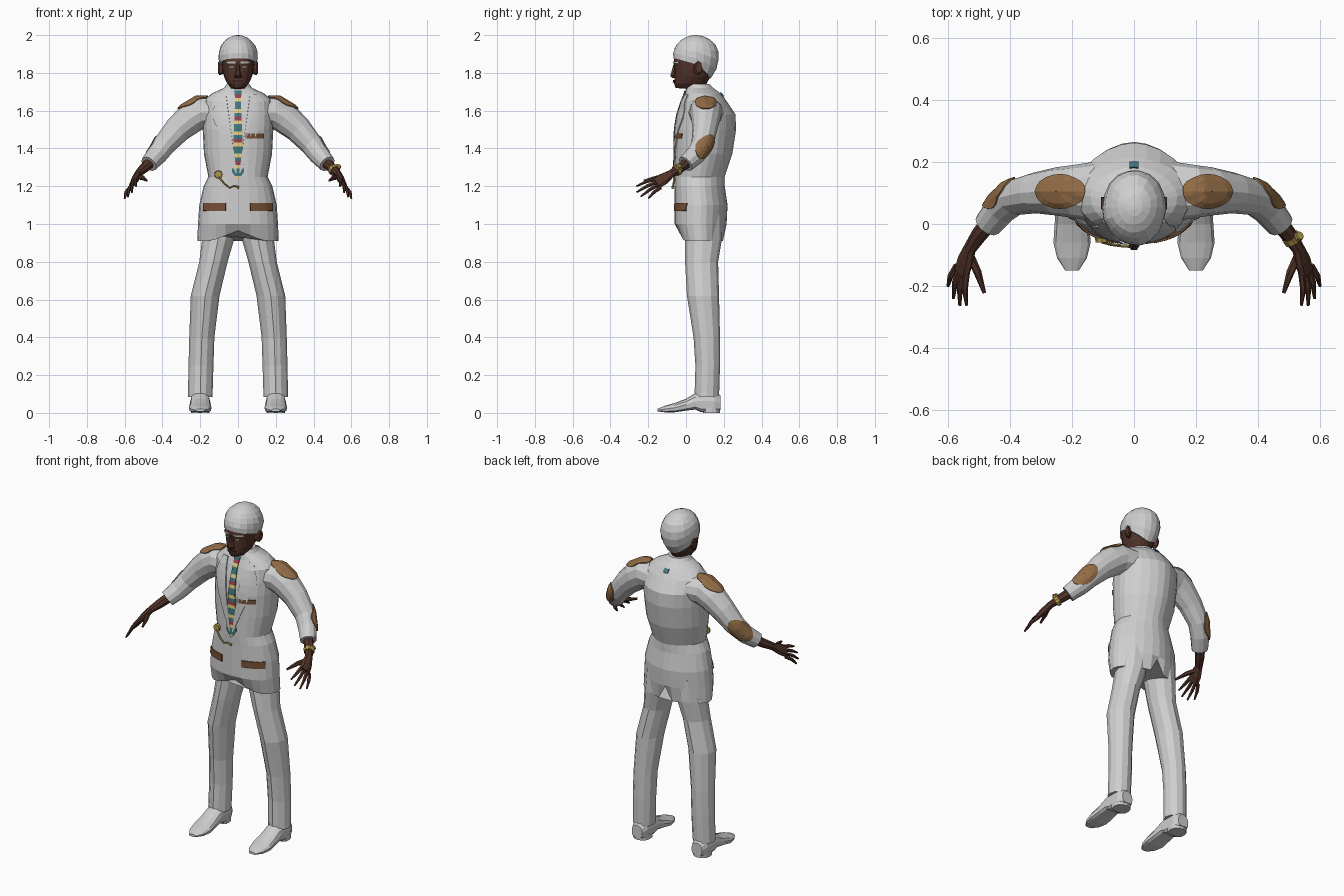
import bpy, bmesh, math, random
from mathutils import Vector
from mathutils.bvhtree import BVHTree

random.seed(4)
if "Cube" in bpy.data.objects:
    bpy.data.objects.remove(bpy.data.objects["Cube"], do_unlink=True)


def material(name, r, g, b):
    m = bpy.data.materials.new(name)
    m.use_nodes = True
    m.diffuse_color = (r, g, b, 1)
    m.node_tree.nodes["Principled BSDF"].inputs["Base Color"].default_value = (r, g, b, 1)
    return m


SUIT = material("pale grey cloth", .62, .62, .62)
SKIN = material("dark skin", .085, .034, .023)
LIPS = material("dark lips", .05, .018, .014)
PATCH = material("tan leather", .29, .15, .06)
POCKET = material("brown pocket", .18, .08, .035)
TEAL = material("teal silk", .05, .19, .21)
RED = material("red silk", .36, .05, .08)
YELLOW = material("yellow silk", .8, .62, .2)
GOLD = material("gold", .42, .31, .07)


def make(name, verts, faces, mats):
    mesh = bpy.data.meshes.new(name)
    mesh.from_pydata(verts, [], faces)
    bm = bmesh.new()
    bm.from_mesh(mesh)
    bmesh.ops.remove_doubles(bm, verts=bm.verts, dist=.0002)
    bmesh.ops.recalc_face_normals(bm, faces=bm.faces)
    bm.to_mesh(mesh)
    bm.free()
    for m in mats:
        mesh.materials.append(m)
    ob = bpy.data.objects.new(name, mesh)
    bpy.context.collection.objects.link(ob)
    return ob


def oval(c, u, v, n=12, front=2, back=2):
    """Ring of points round c; the exponents square off or sharpen each half."""
    pts = []
    for i in range(n):
        a = 2 * math.pi * i / n
        co, si = math.cos(a), math.sin(a)
        e = 2 / (front if si < 0 else back)
        pts.append(Vector(c) + Vector(u) * math.copysign(abs(co) ** e, co)
                   + Vector(v) * math.copysign(abs(si) ** e, si))
    return pts


def loft(name, rings, mat):
    n = len(rings[0])
    verts = [p for r in rings for p in r]
    faces = [(k * n + i, k * n + (i + 1) % n, (k + 1) * n + (i + 1) % n, (k + 1) * n + i)
             for k in range(len(rings) - 1) for i in range(n)]
    faces += [tuple(range(n)), tuple(range(len(verts) - n, len(verts)))]
    return make(name, verts, faces, [mat])


def level(z, x0, x1, y0, y1, **kw):
    return oval(((x0 + x1) / 2, (y0 + y1) / 2, z), ((x1 - x0) / 2, 0, 0), (0, (y1 - y0) / 2, 0), **kw)


def tube(name, path, mat, s=1, ref=(0, 1, 0), n=8):
    """Path entries are x, y, z, radius along ref, radius across it."""
    pts = [Vector((p[0] * s, p[1], p[2])) for p in path]
    ref = Vector((ref[0] * s, ref[1], ref[2]))
    rings = []
    for i, p in enumerate(pts):
        t = (pts[min(i + 1, len(pts) - 1)] - pts[max(i - 1, 0)]).normalized()
        u = (ref - t * ref.dot(t)).normalized()
        rings.append(oval(p, u * path[i][3], t.cross(u) * path[i][-1], n))
    return loft(name, rings, mat)


def surface(objects):
    verts, faces = [], []
    for ob in objects:
        base = len(verts)
        verts += [v.co.copy() for v in ob.data.vertices]
        faces += [[base + i for i in p.vertices] for p in ob.data.polygons]
    return BVHTree.FromPolygons(verts, faces)


def plate(name, rows, mats, tree, d=(0, -1, 0), rule=None):
    """Thin plate: a grid of points dropped on the surface against direction d."""
    d = Vector(d).normalized()
    n = len(rows[0])
    verts = []
    for p in (Vector(q) for r in rows for q in r):
        hit = tree.ray_cast(p + d * .3, -d)[0]
        verts.append((hit or p) + d * .004)
    faces = [(k * n + i, k * n + i + 1, (k + 1) * n + i + 1, (k + 1) * n + i)
             for k in range(len(rows) - 1) for i in range(n - 1)]
    ob = make(name, verts, faces, mats)
    if rule:
        for i, p in enumerate(ob.data.polygons):
            p.material_index = rule(i)
    mod = ob.modifiers.new("thickness", "SOLIDIFY")
    mod.thickness, mod.offset = .006, 0
    return ob


def box_rows(x0, x1, z0, z1, y=0, nx=6, nz=2):
    return [[(x0 + (x1 - x0) * i / nx, y, z0 + (z1 - z0) * k / nz) for i in range(nx + 1)]
            for k in range(nz + 1)]


def disc_rows(c, u, v):
    return [[Vector(c) + (Vector(u) * math.cos(i * math.pi / 10) + Vector(v) * math.sin(i * math.pi / 10)) * r
             for i in range(21)] for r in (.02, .35, .7, 1)]


# Jacket: height, half width, front, back
body = [(.91, .215, -.03, .2), (1, .212, -.06, .215), (1.1, .205, -.06, .22), (1.2, .182, -.06, .205),
        (1.25, .157, -.062, .205), (1.37, .18, -.06, .245), (1.5, .187, -.058, .265),
        (1.58, .19, -.045, .262), (1.65, .185, -.022, .215), (1.69, .14, -.005, .185),
        (1.72, .075, 0, .145), (1.74, .06, .015, .125)]
rings = [level(z, -w, w, f, b, n=24, front=2.3, back=1.75) for z, w, f, b in body]
for p in rings[0]:
    if p.y < .05:
        p.z += .055 * max(0, 1 - abs(p.x) / .14)
    elif abs(p.x) < .01:
        p.z += .08  # rear vent
jacket = loft("jacket", rings, SUIT)
clothes = [jacket]

for s, side in ((1, "left"), (-1, "right")):
    # Sleeve, trouser leg and shoe
    clothes.append(tube(side + "_sleeve", [
        (.1, .105, 1.59, .1, .075), (.2, .105, 1.59, .085, .088), (.25, .105, 1.56, .078, .083),
        (.32, .1, 1.5, .066, .072), (.39, .085, 1.42, .058, .06), (.43, .05, 1.365, .052, .054),
        (.472, -.002, 1.318, .045, .046)], SUIT, s, n=12))
    leg = [(.085, .135, .265, .045, .175), (.25, .13, .262, .05, .18), (.4, .125, .258, .04, .18),
           (.62, .098, .25, .005, .175), (.8, .055, .205, -.005, .17), (.92, .02, .19, -.005, .19),
           (1.05, .002, .18, 0, .19)]
    loft(side + "_trouser_leg", [level(z, *sorted((a * s, b * s)), f, k, front=1.8)
                                 for z, a, b, f, k in leg], SUIT)
    shoe = [(.183, .035, .015, .09), (.15, .05, .004, .12), (.08, .052, .004, .12), (.05, .053, .018, .105),
            (0, .056, .012, .075), (-.06, .06, .003, .052), (-.11, .048, .003, .038), (-.15, .022, .008, .022)]
    loft(side + "_shoe", [oval((.2 * s, y, (lo + hi) / 2), (w, 0, 0), (0, 0, (hi - lo) / 2), 12, 4, 2)
                          for y, w, lo, hi in shoe], SUIT)
    heel = [(0, .15, .25, .09, .18), (.03, .15, .25, .09, .182)]
    loft(side + "_heel", [level(z, *sorted((a * s, b * s)), f, k, front=4) for z, a, b, f, k in heel], SUIT)

    # Hand
    across = (.035, .03, -.05)
    tube(side + "_palm", [(.455, .02, 1.335, .03), (.5, -.035, 1.293, .026), (.53, -.08, 1.265, .023, .019),
                          (.544, -.12, 1.238, .036, .02), (.557, -.158, 1.215, .036, .015)], SKIN, s, across)
    for k, tip in enumerate([(.54, -.262, 1.2), (.562, -.262, 1.168), (.583, -.24, 1.145), (.6, -.2, 1.135)]):
        f = k / 3
        base = (.54 + .032 * f, -.155 + .02 * f, 1.238 - .045 * f)
        mid = [(a + b) / 2 for a, b in zip(base, tip)]
        tube(side + "_finger_" + str(k + 1), [(*base, .011), (mid[0] + .006, mid[1], mid[2] + .006, .01),
                                              (*tip, .005)], SKIN, s, across, 6)
    tube(side + "_thumb", [(.53, -.1, 1.25, .014), (.505, -.155, 1.245, .013), (.483, -.222, 1.23, .006)],
         SKIN, s, across, 6)

cloth = surface(clothes)

# Tie: striped strip running to a point
tie = []
for i in range(25):
    t = i / 24
    w = .02 - .05 * t if t < .1 else .013 + .02 * t
    w = w * (1 - t) / .08 if t > .92 else w
    tie.append([(x * max(w, .002), 0, 1.705 - .47 * t) for x in (-1, 0, 1)])
stripes = [0, 1, 2, 0, 0, 2]
plate("tie", tie, [TEAL, RED, YELLOW], cloth, rule=lambda i: stripes[(i // 2) % 6])
plate("tie_loop_back", box_rows(-.015, .015, 1.675, 1.695), [TEAL], cloth, (0, 1, 0))

for s, side in ((1, "left"), (-1, "right")):
    # Lapel widening to a notch
    lapel = []
    for i in range(11):
        t = i / 10
        inner = .006 + .058 * t
        wide = .085 * (t / .75 if t < .75 else 1 - (t - .75) * 2.6)
        lapel.append([((inner + (wide + .006) * k / 4) * s, 0, 1.27 + .415 * t) for k in range(5)])
    plate(side + "_lapel", lapel, [SUIT], cloth)
    plate(side + "_hip_pocket", box_rows(.065 * s, .183 * s, 1.07, 1.11), [POCKET], cloth)
    plate(side + "_shoulder_patch", disc_rows((.235 * s, .105, 1.64), (.066 * s, 0, -.052), (0, .055, 0)),
          [PATCH], cloth, (.6 * s, 0, .8))
    plate(side + "_elbow_patch", disc_rows((.415 * s, .085, 1.405), (.04 * s, -.045, -.055), (.03 * s, -.02, .036)),
          [PATCH], cloth, (.75 * s, .65, .1))
plate("breast_pocket", box_rows(.04, .135, 1.453, 1.478), [POCKET], cloth)

# Gold pocket watch, chain and wristwatch
tube("pocket_watch", [(-.104, -.045, 1.262, .022), (-.104, -.06, 1.262, .02)], GOLD, ref=(1, 0, 0))
tube("watch_chain", [(-.104, -.058, 1.25, .005), (-.075, -.066, 1.215, .005), (-.045, -.07, 1.19, .005),
                     (-.02, -.072, 1.2, .005), (.005, -.07, 1.192, .008)], GOLD, ref=(0, 0, 1), n=5)
tube("wristwatch_band", [(.504, -.04, 1.289, .031), (.514, -.055, 1.28, .03)], GOLD, ref=(0, 0, 1), n=10)
tube("wristwatch_face", [(.526, -.043, 1.297, .017), (.536, -.037, 1.31, .014)], GOLD)

# Head: height, half width, front, back
skull = [(1.66, .05, .015, .115), (1.715, .05, .01, .11), (1.72, .036, -.055, .1), (1.745, .058, -.064, .11),
         (1.78, .074, -.06, .13), (1.82, .083, -.058, .14), (1.86, .086, -.065, .145), (1.93, .08, -.05, .14)]
head = loft("head", [level(z, -w, w, f, b, n=20, front=2.2) for z, w, f, b in skull], SKIN)
loft("nose", [oval((0, y, z), (w, 0, 0), (0, d, 0), 6) for z, y, w, d in
              ((1.772, -.06, .019, .014), (1.785, -.066, .02, .02), (1.81, -.062, .012, .016),
               (1.845, -.058, .007, .01))], SKIN)
face = surface([head])
plate("lips", box_rows(-.026, .026, 1.75, 1.761), [LIPS], face)
for s, side in ((1, "left"), (-1, "right")):
    plate(side + "_eyebrow", box_rows(.014 * s, .062 * s, 1.85, 1.861), [SUIT], face)
    plate(side + "_eye", box_rows(.024 * s, .043 * s, 1.829, 1.834), [SUIT], face)
    loft(side + "_ear", [oval((x * s, .055 + (x - .08) * .5, z), (0, r, 0), (0, 0, 1.6 * r), 8)
                         for x, z, r in ((.075, 1.82, .016), (.098, 1.825, .023), (.107, 1.828, .018))], SKIN)

# Hair: faceted cap, short over the brow and long at the nape
rows = []
for k in range(9):
    row = []
    for i in range(18):
        a = 2 * math.pi * i / 18
        back = (math.sin(a) + 1) / 2
        low = 1.878 - .035 * min(1, back * 2) - .075 * max(0, back * 2 - 1)
        h = math.sin(math.pi / 2 * max(0, k - 1) / 7)
        z = low + (2 - low) * h
        d = (z - 1.89) / .11
        r = math.sqrt(max(.004, 1 - d * d)) if d > 0 else 1 - .3 * d * d
        r *= .82 if k == 0 else random.uniform(.97, 1.02)
        row.append(Vector((.104 * r * math.cos(a), .053 + .123 * r * math.sin(a), z)))
    rows.append(row)
loft("hair", rows, SUIT)
